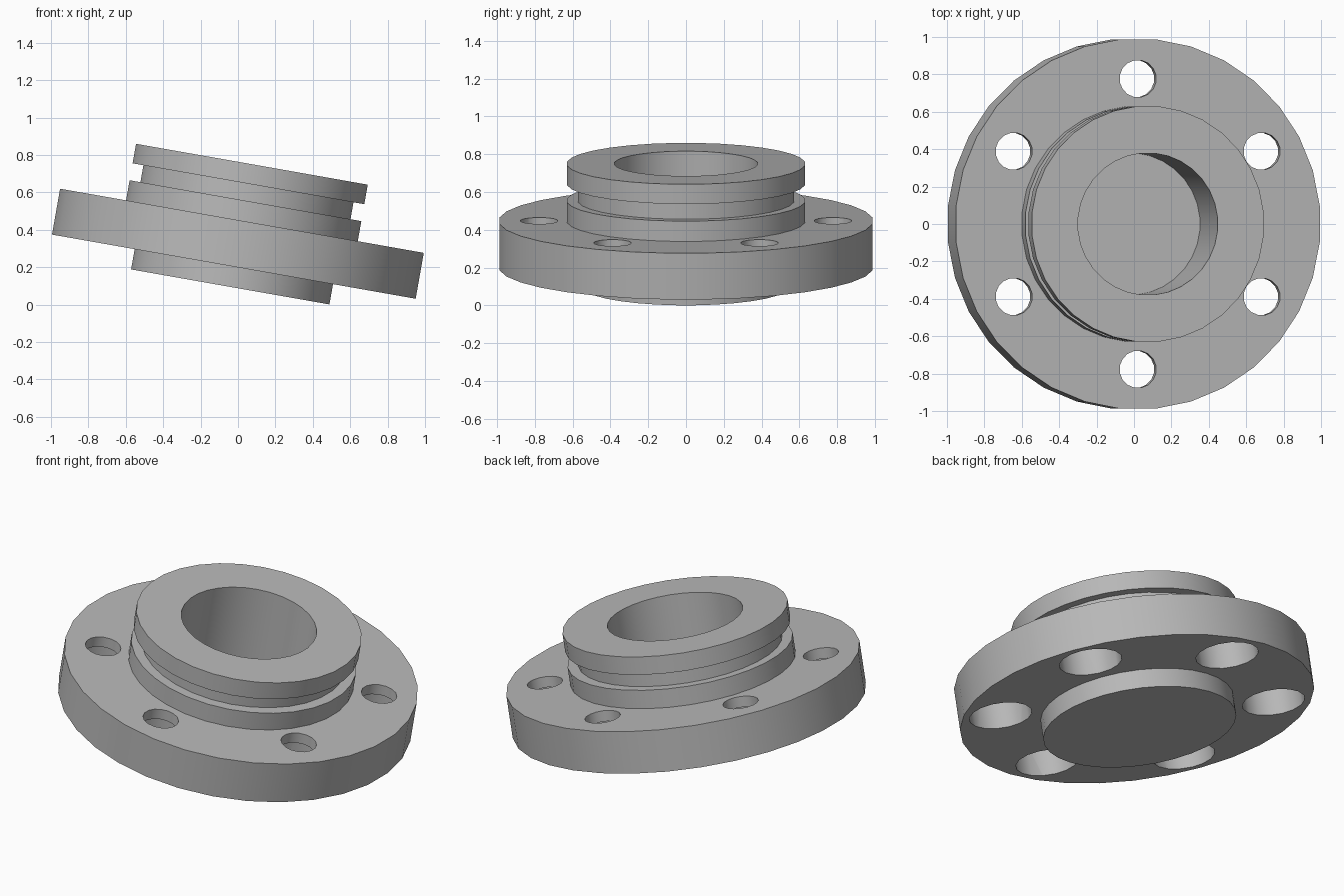
import bpy, bmesh, math
from mathutils import Matrix

cube = bpy.data.objects.get("Cube")
if cube:
    bpy.data.objects.remove(cube, do_unlink=True)

steel = bpy.data.materials.new("plain_grey")
steel.use_nodes = True
grey = (0.48, 0.48, 0.48, 1)
steel.diffuse_color = grey
steel.node_tree.nodes["Principled BSDF"].inputs["Base Color"].default_value = grey


def lathe(bm, profile, sides, offset=(0, 0, 0)):
    """Turn a list of (radius, height) points into a capped solid."""
    rings = []
    for r, z in profile:
        ring = []
        for i in range(sides):
            a = math.tau * (i + 0.5) / sides
            ring.append(bm.verts.new((offset[0] + r * math.cos(a),
                                      offset[1] + r * math.sin(a), z)))
        rings.append(ring)
    for low, high in zip(rings, rings[1:]):
        for i in range(sides):
            j = (i + 1) % sides
            bm.faces.new((low[i], low[j], high[j], high[i]))
    bm.faces.new(rings[0][::-1])
    bm.faces.new(rings[-1])


def make_object(name, bm):
    bmesh.ops.recalc_face_normals(bm, faces=bm.faces[:])
    mesh = bpy.data.meshes.new(name)
    bm.to_mesh(mesh)
    bm.free()
    mesh.materials.append(steel)
    obj = bpy.data.objects.new(name, mesh)
    bpy.context.collection.objects.link(obj)
    return obj


# Turned body: locating boss, flange, collar, groove, top rim and blind bore
bm = bmesh.new()
lathe(bm, [(0.541, 0.09), (0.541, 0.2), (0.992, 0.2), (0.992, 0.449),
           (0.632, 0.449), (0.632, 0.558), (0.573, 0.558), (0.573, 0.65),
           (0.632, 0.65), (0.632, 0.756), (0.38, 0.756), (0.38, 0.209)], 32)
body = make_object("flanged_hub", bm)

# Six bolt holes, counterbored from below
bm = bmesh.new()
for k in range(6):
    a = math.radians(30 + 60 * k)
    lathe(bm, [(0.176, 0.14), (0.176, 0.386), (0.1, 0.386), (0.1, 0.5)], 16,
          (0.777 * math.cos(a), 0.777 * math.sin(a), 0))
cutter = make_object("bolt_hole_cutter", bm)
cutter.hide_render = True

cut = body.modifiers.new("bolt_holes", 'BOOLEAN')
cut.operation = 'DIFFERENCE'
cut.solver = 'EXACT'
cut.object = cutter

bpy.ops.object.select_all(action='DESELECT')
body.select_set(True)
bpy.context.view_layer.objects.active = body
bpy.ops.object.modifier_apply(modifier=cut.name)
bpy.data.objects.remove(cutter, do_unlink=True)

# The whole part leans ten degrees toward its left
body.data.transform(Matrix.Translation((-0.057, 0, 0.006))
                    @ Matrix.Rotation(math.radians(10), 4, 'Y'))
bpy.ops.object.shade_smooth_by_angle(angle=math.radians(35))
